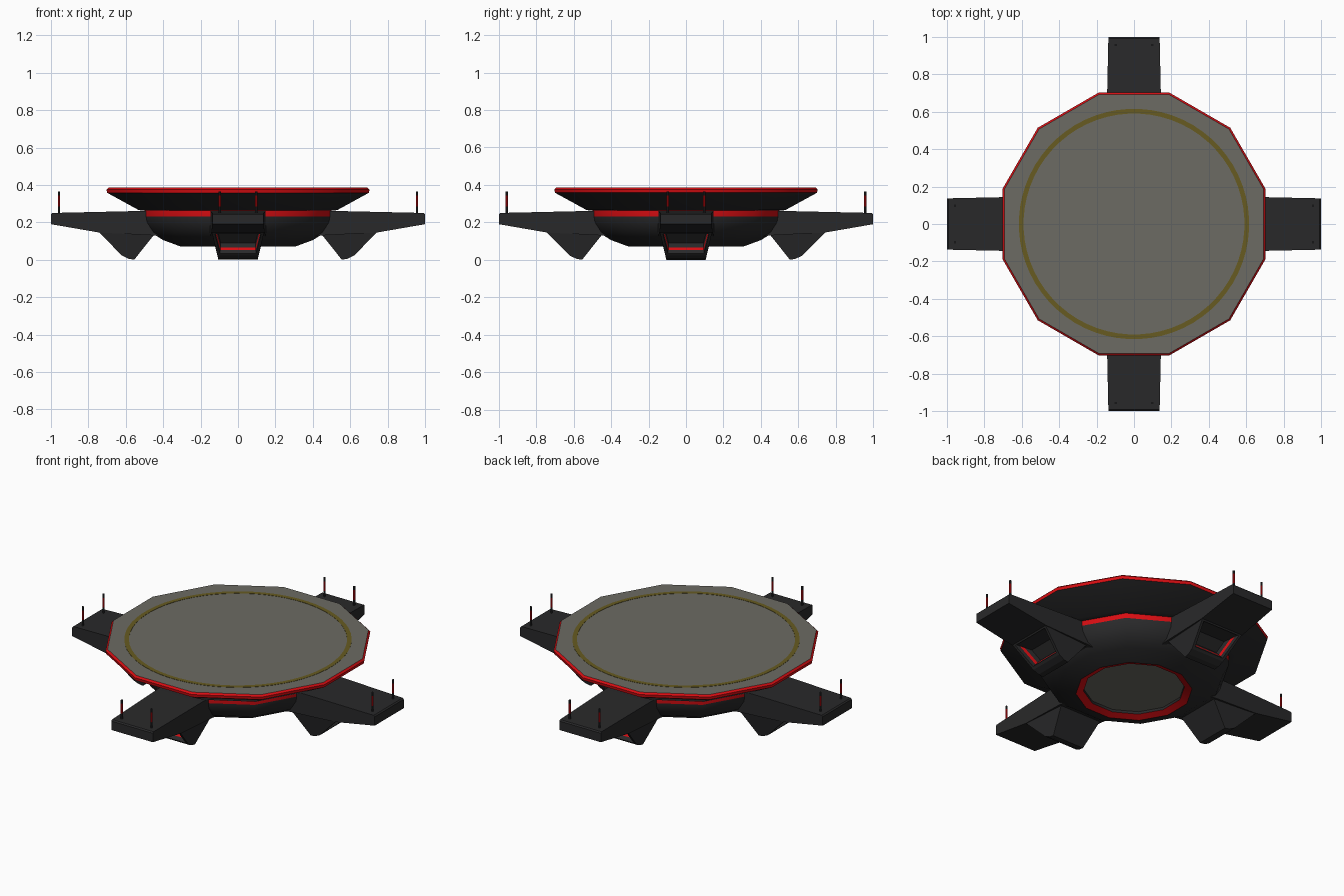
import bpy, bmesh, math
from mathutils import Matrix, Vector

if "Cube" in bpy.data.objects:
    bpy.data.objects.remove(bpy.data.objects["Cube"])


def mat(name, c):
    m = bpy.data.materials.new(name)
    m.diffuse_color = (*c, 1)
    m.use_nodes = True
    m.node_tree.nodes["Principled BSDF"].inputs["Base Color"].default_value = m.diffuse_color
    return m


DARK = mat("dark_hull", (0.022, 0.022, 0.023))
RED = mat("red_trim", (0.68, 0.004, 0.006))
DECK = mat("deck_grey", (0.15, 0.146, 0.125))
YEL = mat("yellow_line", (0.135, 0.105, 0.015))
MATS = [DARK, RED, DECK, YEL]


def finish(bm, name, smooth=None):
    me = bpy.data.meshes.new(name)
    bm.to_mesh(me)
    bm.free()
    for m in MATS:
        me.materials.append(m)
    ob = bpy.data.objects.new(name, me)
    bpy.context.collection.objects.link(ob)
    if smooth:
        bpy.ops.object.select_all(action='DESELECT')
        ob.select_set(True)
        bpy.context.view_layer.objects.active = ob
        bpy.ops.object.shade_smooth_by_angle(angle=math.radians(smooth))
    return ob


def lathe(name, profile, n=12, smooth=None, closed=False):
    """profile: (apothem, z, material index of the strip that follows)"""
    bm = bmesh.new()
    k = 1 / math.cos(math.pi / n)
    rings = []
    for r, z, _ in profile:
        if r == 0:
            rings.append([bm.verts.new((0, 0, z))] * n)
        else:
            rings.append([bm.verts.new((r * k * math.cos((i + .5) * math.tau / n),
                                        r * k * math.sin((i + .5) * math.tau / n), z)) for i in range(n)])
    pairs = list(zip(rings, rings[1:]))
    if closed:
        pairs.append((rings[-1], rings[0]))
    for s, (a, b) in enumerate(pairs):
        for i in range(n):
            j = (i + 1) % n
            vs = list(dict.fromkeys([a[i], a[j], b[j], b[i]]))
            bm.faces.new(vs).material_index = profile[s][2]
    bmesh.ops.recalc_face_normals(bm, faces=bm.faces)
    return finish(bm, name, smooth)


def prism(pts, width):
    """Side profile (x, z) widened in y by width(x, z)."""
    bm = bmesh.new()
    a = [bm.verts.new((x, -width(x, z), z)) for x, z in pts]
    b = [bm.verts.new((x, width(x, z), z)) for x, z in pts]
    bm.faces.new(a)
    bm.faces.new(b[::-1])
    for i in range(len(pts)):
        j = (i + 1) % len(pts)
        bm.faces.new((a[j], a[i], b[i], b[j]))
    bmesh.ops.recalc_face_normals(bm, faces=bm.faces)
    return bm


# Twelve-sided hub with red underside ring, red band, flared dish and red rim
lathe("hub_and_deck", [
    (0, .10, 2), (.265, .10, 0), (.265, .085, 1), (.305, .07, 0), (.40, .105, 0),
    (.465, .145, 0), (.495, .20, 0), (.50, .232, 1), (.50, .262, 0),
    (.53, .265, 0), (.70, .358, 1), (.703, .375, 1), (.693, .385, 2), (0, .385, 2)], smooth=35)

# Painted landing circle
lathe("landing_circle", [(.59, .384, 3), (.59, .3865, 3), (.615, .3865, 3), (.615, .384, 3)],
      n=64, closed=True)

for q, side in enumerate(("right", "back", "left", "front")):
    rot = Matrix.Rotation(q * math.pi / 2, 4, 'Z')

    # Arm pad
    bm = prism([(.38, .26), (.55, .26), (.993, .25), (1, .243), (1, .19), (.74, .145), (.45, .13), (.38, .12)],
               lambda x, z: .15 - .013 * (x - .4) / .6)
    bm.transform(rot)
    finish(bm, side + "_arm")

    # Leg with an outward nozzle: recess lined by a red band
    bm = prism([(.745, .148), (.62, .022), (.585, .005), (.555, 0), (.45, .132), (.46, .16), (.70, .16)],
               lambda x, z: .105 + .035 * min(1, z / .145))
    want = Vector((.7, 0, -.7))
    f = max(bm.faces, key=lambda f: f.normal.dot(want))
    bmesh.ops.inset_individual(bm, faces=[f], thickness=.022)
    for depth, idx in ((.023, 0), (.02, 1), (.03, 0)):
        res = bmesh.ops.inset_individual(bm, faces=[f], thickness=.002, depth=-depth)
        for w in res["faces"]:
            if w is not f:
                w.material_index = idx
    bm.transform(rot)
    finish(bm, side + "_leg_nozzle")

    # Two signal rods with red middle sections
    for s in (-1, 1):
        bm = bmesh.new()
        for z0, z1, idx in ((.24, .285, 0), (.285, .343, 1), (.343, .364, 0)):
            res = bmesh.ops.create_cone(bm, cap_ends=True, segments=8, radius1=.006, radius2=.006,
                                        depth=z1 - z0,
                                        matrix=Matrix.Translation((.957, .098 * s, (z0 + z1) / 2)))
            for v in res["verts"]:
                for g in v.link_faces:
                    g.material_index = idx
        bm.transform(rot)
        finish(bm, f"{side}_signal_rod_{'a' if s < 0 else 'b'}")
